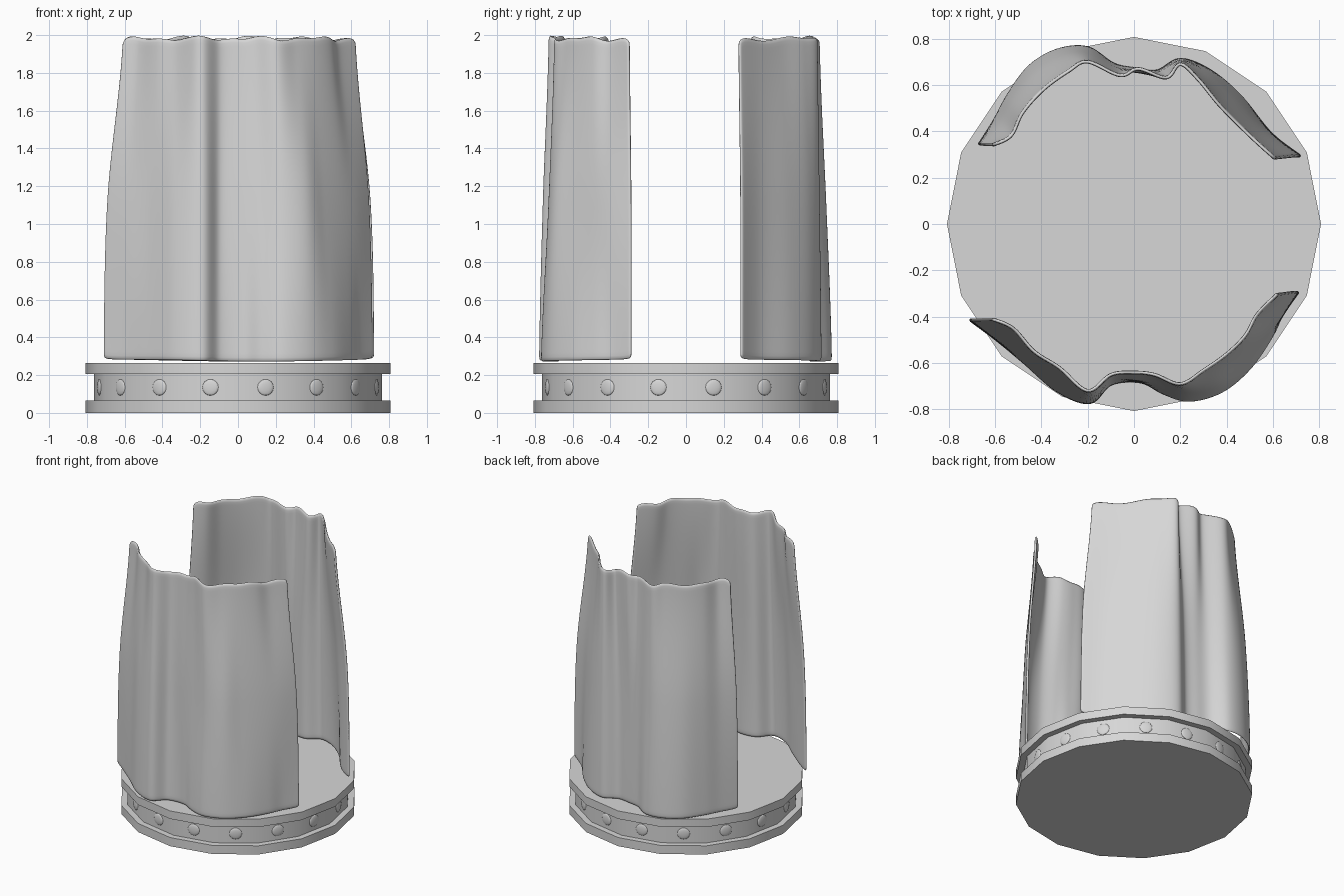
import bpy, bmesh, math
from mathutils import Vector, Matrix

old = bpy.data.objects.get("Cube")
if old:
    bpy.data.objects.remove(old)

grey = bpy.data.materials.new("plain grey")
grey.use_nodes = True
colour = (0.68, 0.68, 0.68, 1)
grey.diffuse_color = colour
grey.node_tree.nodes["Principled BSDF"].inputs["Base Color"].default_value = colour


def make_object(name, bm):
    """Turn a bmesh into a linked object with the shared material."""
    bmesh.ops.recalc_face_normals(bm, faces=bm.faces)
    mesh = bpy.data.meshes.new(name)
    bm.to_mesh(mesh)
    bm.free()
    mesh.materials.append(grey)
    obj = bpy.data.objects.new(name, mesh)
    bpy.context.collection.objects.link(obj)
    return obj


def smooth(obj, degrees):
    bpy.ops.object.select_all(action='DESELECT')
    obj.select_set(True)
    bpy.context.view_layer.objects.active = obj
    bpy.ops.object.shade_smooth_by_angle(angle=math.radians(degrees))


# Sixteen-sided base: two flanges with a recessed band between them
SIDES = 16
FLANGE, BAND = 0.807, 0.763
profile = [(FLANGE, 0), (FLANGE, .065), (BAND, .065),
           (BAND, .205), (FLANGE, .205), (FLANGE, .265)]
bm = bmesh.new()
rings = []
for radius, z in profile:
    angles = [math.tau * i / SIDES for i in range(SIDES)]
    rings.append([bm.verts.new((radius * math.cos(a), radius * math.sin(a), z))
                  for a in angles])
for lower, upper in zip(rings, rings[1:]):
    for i in range(SIDES):
        j = (i + 1) % SIDES
        bm.faces.new((lower[i], lower[j], upper[j], upper[i]))
bm.faces.new(rings[0])
bm.faces.new(rings[-1])
smooth(make_object("base", bm), 30)

# One low domed rivet on each facet of the band
bm = bmesh.new()
apothem = BAND * math.cos(math.pi / SIDES)
for i in range(SIDES):
    turn = Matrix.Rotation(math.tau * (i + 0.5) / SIDES, 4, 'Z')
    place = Matrix.Translation((apothem, 0, .135))
    flatten = Matrix.Diagonal((.2, 1, 1, 1))
    bmesh.ops.create_uvsphere(bm, u_segments=16, v_segments=8, radius=.043,
                              matrix=turn @ place @ flatten)
smooth(make_object("rivets", bm), 60)


def spline(points, u):
    """Smooth curve through the points, with u running from 0 to 1."""
    last = len(points) - 1
    i = min(int(u * last), last - 1)
    t = u * last - i
    a, b, c, d = (Vector(points[min(max(k, 0), last)])
                  for k in range(i - 1, i + 3))
    return b + 0.5 * t * (c - a + t * (2 * a - 5 * b + 4 * c - d
                                       + t * (3 * (b - c) + d - a)))


def drape(name, hem, waist, rim, columns=84, rows=40, thickness=0.016):
    """Hanging cloth lofted through its hem, waist and gathered rim outlines."""
    bm = bmesh.new()
    grid = [[] for r in range(rows + 1)]
    for c in range(columns + 1):
        u = c / columns
        outline = [spline(line, u) for line in (hem, waist, rim)]
        # the hem and rim heights wander, and the corners are rounded off
        corner = abs(2 * u - 1) ** 24
        bottom = .275 + .005 * math.sin(7 * u + 1) + .012 * corner
        top = 1.985 + .008 * math.sin(26 * u) + .006 * math.sin(47 * u)
        top -= .025 * corner
        for r, row in enumerate(grid):
            s = r / rows
            p = spline(outline, s)
            row.append(bm.verts.new((p.x, p.y, bottom + s * (top - bottom))))
    for low, high in zip(grid, grid[1:]):
        for c in range(columns):
            bm.faces.new((low[c], low[c + 1], high[c + 1], high[c]))
    obj = make_object(name, bm)
    shell = obj.modifiers.new("thickness", 'SOLIDIFY')
    shell.thickness = thickness
    shell.offset = 0
    rounding = obj.modifiers.new("soft edges", 'SUBSURF')
    rounding.levels = rounding.render_levels = 1
    for face in obj.data.polygons:
        face.use_smooth = True


# Front drape, outlines from the right end to the left end
drape("front_drape",
      [(-.71, -.41), (-.59, -.5), (-.47, -.6), (-.33, -.72), (-.19, -.77),
       (-.1, -.69), (.03, -.68), (.13, -.73), (.24, -.76), (.38, -.72),
       (.5, -.62), (.59, -.49), (.64, -.39), (.71, -.29)],
      [(-.69, -.41), (-.58, -.49), (-.46, -.58), (-.33, -.69), (-.19, -.75),
       (-.1, -.67), (.02, -.67), (.12, -.69), (.24, -.72), (.36, -.69),
       (.45, -.6), (.55, -.49), (.62, -.4), (.69, -.29)],
      [(-.61, -.41), (-.52, -.45), (-.43, -.55), (-.32, -.62), (-.2, -.72),
       (-.1, -.65), (0, -.64), (.09, -.65), (.2, -.69), (.3, -.63),
       (.4, -.56), (.48, -.48), (.53, -.39), (.62, -.3)])

# Back drape
drape("back_drape",
      [(-.67, .34), (-.6, .45), (-.54, .56), (-.45, .68), (-.33, .75),
       (-.2, .76), (-.09, .69), (0, .67), (.1, .66), (.2, .71),
       (.33, .66), (.46, .55), (.59, .39), (.72, .29)],
      [(-.66, .34), (-.58, .43), (-.52, .54), (-.43, .65), (-.31, .72),
       (-.2, .73), (-.08, .67), (.01, .66), (.11, .65), (.2, .7),
       (.31, .65), (.43, .54), (.57, .39), (.7, .29)],
      [(-.61, .34), (-.53, .38), (-.48, .48), (-.39, .58), (-.28, .66),
       (-.2, .7), (-.06, .64), (.02, .67), (.14, .63), (.2, .69),
       (.28, .62), (.37, .51), (.5, .38), (.61, .28)])
